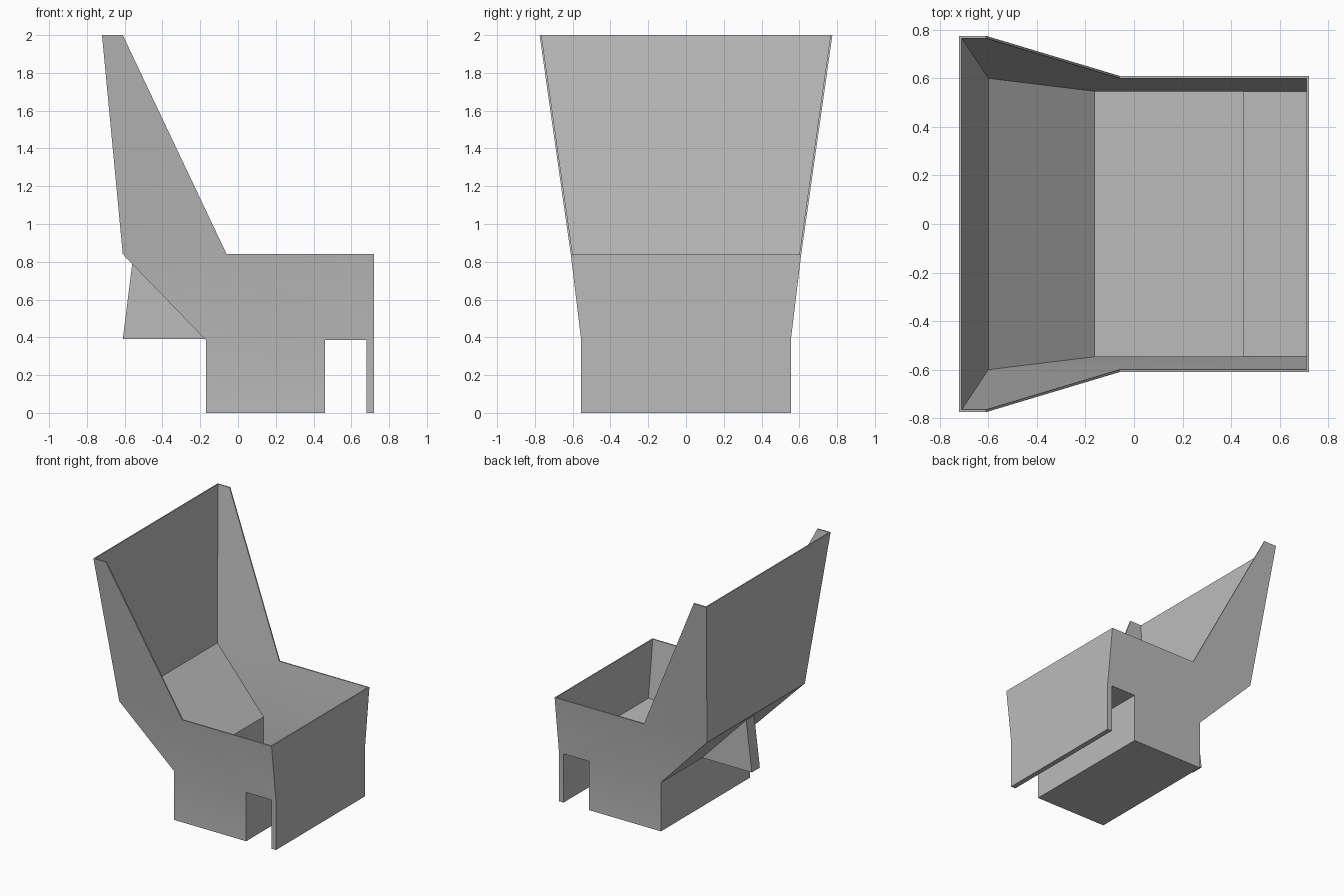
import bpy
import bmesh
from math import radians

cube = bpy.data.objects.get("Cube")
if cube:
    bpy.data.objects.remove(cube, do_unlink=True)

grey = bpy.data.materials.new("plain grey")
grey.use_nodes = True
COLOUR = (0.5, 0.5, 0.5, 1)
grey.diffuse_color = COLOUR
grey.node_tree.nodes["Principled BSDF"].inputs["Base Color"].default_value = COLOUR

WALL = 0.01
BEND, RIM, TOP = 0.385, 0.84, 2.0   # heights where the sides change slope


def half_width(z):
    """Half the outer width: straight below, flaring above the bend."""
    if z <= BEND:
        return 0.555
    if z <= RIM:
        return 0.555 + (z - BEND) / (RIM - BEND) * 0.055
    return 0.61 + (z - RIM) / (TOP - RIM) * 0.165


def prism(name, cells, width):
    """Solid whose side is a set of x-z cells, joined across the width."""
    bm = bmesh.new()
    cache = {}

    def vert(p, side):
        key = (p, side)
        if key not in cache:
            cache[key] = bm.verts.new((p[0], side * width(p[1]), p[1]))
        return cache[key]

    edges = [(a, b) for c in cells for a, b in zip(c, c[1:] + c[:1])]
    for cell in cells:
        for side in (-1, 1):
            bm.faces.new([vert(p, side) for p in cell])
    for a, b in edges:
        if (b, a) not in edges:     # outline only, not the seams between cells
            bm.faces.new([vert(a, -1), vert(b, -1), vert(b, 1), vert(a, 1)])
    bmesh.ops.recalc_face_normals(bm, faces=bm.faces[:])
    mesh = bpy.data.meshes.new(name)
    bm.to_mesh(mesh)
    bm.free()
    mesh.materials.append(grey)
    obj = bpy.data.objects.new(name, mesh)
    bpy.context.collection.objects.link(obj)
    return obj


def activate(obj):
    bpy.ops.object.select_all(action='DESELECT')
    obj.select_set(True)
    bpy.context.view_layer.objects.active = obj


# Outer body: tall back, tub, base box and front skirt
back_l, back_r = (-0.61, RIM), (-0.06, RIM)
box_l, box_r = (-0.17, BEND), (0.46, BEND)
skirt_l, skirt_r = (0.68, BEND), (0.72, BEND)
body = prism("hopper_body", [
    [back_l, back_r, (-0.61, TOP), (-0.72, TOP)],
    [box_l, box_r, skirt_l, skirt_r, (0.72, RIM), back_r, back_l],
    [(-0.17, 0), (0.46, 0), box_r, box_l],
    [(0.68, 0), (0.72, 0), skirt_r, skirt_l],
], half_width)

# Cavity: open above, stepping down into the base box
floor = BEND + WALL
in_l, in_r = (-0.16, floor), (0.45, floor)
cav_l, cav_r = (-0.60, RIM), (0.71, RIM)
cavity = prism("cavity_cutter", [
    [cav_l, cav_r, (0.71, 2.1), (-0.7195, 2.1)],
    [in_l, in_r, (0.71, floor), cav_r, cav_l],
    [(-0.16, WALL), (0.45, WALL), in_r, in_l],
], lambda z: half_width(z) - WALL)
cavity.hide_render = True

cut = body.modifiers.new("hollow", 'BOOLEAN')
cut.operation = 'DIFFERENCE'
cut.solver = 'EXACT'
cut.object = cavity
activate(body)
bpy.ops.object.modifier_apply(modifier=cut.name)
bpy.data.objects.remove(cavity, do_unlink=True)

# Central support rib under the sloping rear
rib = prism("rear_support_rib",
            [[(-0.61, 0.39), (-0.17, 0.39), (-0.56, 0.79)]],
            lambda z: 0.05)

for part in (body, rib):
    activate(part)
    bpy.ops.object.shade_smooth_by_angle(angle=radians(20))
